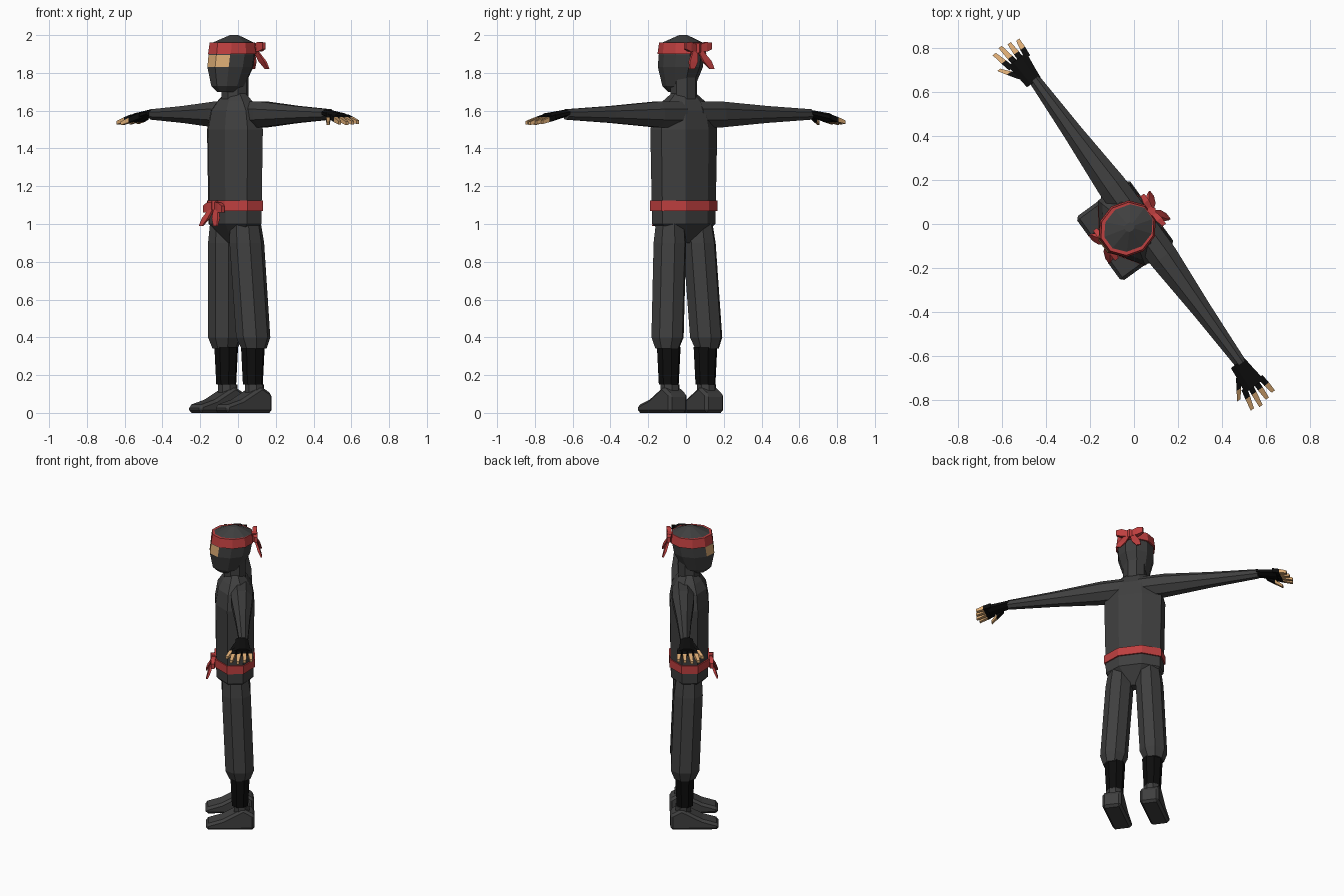
import bpy, bmesh, math
from mathutils import Matrix, Vector

if "Cube" in bpy.data.objects:
    bpy.data.objects.remove(bpy.data.objects["Cube"])

# The whole figure stands turned to its right
TURN = math.radians(-54)
SIDES = {"left": 1, "right": -1}


def material(name, red, green, blue):
    mat = bpy.data.materials.new(name)
    mat.use_nodes = True
    colour = (red, green, blue, 1)
    mat.diffuse_color = colour
    mat.node_tree.nodes["Principled BSDF"].inputs["Base Color"].default_value = colour
    return mat


cloth = material("dark grey cloth", .05, .05, .05)
black = material("black wrap", .004, .004, .004)
red = material("red sash", .52, .05, .05)
skin = material("skin", .7, .4, .17)


def finish(name, mesh_data, *materials):
    """Turn the bmesh into a flat-shaded object with its materials."""
    bmesh.ops.recalc_face_normals(mesh_data, faces=mesh_data.faces)
    mesh = bpy.data.meshes.new(name)
    mesh_data.to_mesh(mesh)
    mesh_data.free()
    for mat in materials:
        mesh.materials.append(mat)
    part = bpy.data.objects.new(name, mesh)
    part.rotation_euler.z = TURN
    bpy.context.scene.collection.objects.link(part)
    return part


def loft(name, profile, materials, centre, lean=(0, 0), ratio=1, sides=8,
         along_x=False, mirror=1, accent=None, start_angle=None):
    """Skin rings given as (position, radius) along z or x.

    The second radius is radius * ratio; lean shifts the centre per unit of length.
    Faces that meet the accent rule take the second material.
    """
    shape = bmesh.new()
    first = profile[0][0]
    step = math.tau / sides
    turn = step / 2 if start_angle is None else start_angle
    grow = math.sqrt(1 / math.cos(step / 2)) if sides > 4 else math.sqrt(2)
    previous = None
    for position, radius in profile:
        ring = []
        for index in range(sides):
            angle = turn + index * step
            u = centre[0] + lean[0] * (position - first) + radius * grow * math.cos(angle)
            v = centre[1] + lean[1] * (position - first) + radius * ratio * grow * math.sin(angle)
            x, y, z = (position, u, v) if along_x else (u, v, position)
            ring.append(shape.verts.new((x * mirror, y, z)))
        if previous:
            for index in range(sides):
                after = (index + 1) % sides
                shape.faces.new((previous[index], previous[after], ring[after], ring[index]))
        else:
            shape.faces.new(ring)
        previous = ring
    shape.faces.new(previous)
    if accent:
        for face in shape.faces:
            face.material_index = int(accent(face.calc_center_median()))
    return finish(name, shape, *materials)


def plate(name, centre, size, angle, mat):
    """Thin box turned about the vertical."""
    shape = bmesh.new()
    matrix = (Matrix.Translation(centre) @ Matrix.Rotation(angle, 4, "Z")
              @ Matrix.Diagonal((*size, 1)))
    bmesh.ops.create_cube(shape, size=1, matrix=matrix)
    finish(name, shape, mat)


def boot(name, mirror):
    """Side outline of the boot, extruded across its width and bevelled."""
    outline = [(.1, 0), (.1, .1), (.03, .14), (-.1, .07), (-.2, .04), (-.2, 0)]
    shape = bmesh.new()
    inner = [shape.verts.new((.06 * mirror, y, z)) for y, z in outline]
    sole = shape.faces.new(inner)
    grown = bmesh.ops.extrude_face_region(shape, geom=[sole])["geom"]
    outer = [item for item in grown if isinstance(item, bmesh.types.BMVert)]
    bmesh.ops.translate(shape, vec=Vector((.12 * mirror, 0, 0)), verts=outer)
    part = finish(name, shape, cloth)
    bevel = part.modifiers.new("soft edges", "BEVEL")
    bevel.width = .015
    bevel.segments = 1


def bow(name, y, z, outward, droop):
    """Knot with a pair of side loops and a pair of hanging tails."""
    loft(name + "_knot", [(z - .025, .02), (z + .025, .02)], [red], (0, y), sides=6)
    for side, mirror in SIDES.items():
        loft(f"{side}_{name}_loop", [(0, .01), (.05, .015), (.085, .01)], [red], (y, z),
             lean=(outward * .1, droop), ratio=1.7, sides=4, along_x=True, mirror=mirror)
        loft(f"{side}_{name}_tail", [(z, .014), (z - .07, .026), (z - .11, .015)], [red],
             (.01, y), lean=(-.5, -outward * .4), ratio=.3, sides=4, mirror=mirror)


# Torso, neck and belt
waist = (0, -.02)
loft("torso", [(.9, .05), (1, .18), (1.5, .19), (1.6, .165), (1.65, .12), (1.7, .06)],
     [cloth], waist, ratio=.66)
loft("neck", [(1.6, .07), (1.8, .07)], [cloth], waist)
loft("belt", [(1.07, .19), (1.125, .19)], [red], waist, ratio=.68)
bow("belt_bow", -.15, 1.1, -1, -.25)

# Hooded head with the eye opening, and the headband
loft("head", [(1.7, .05), (1.73, .08), (1.83, .11), (1.895, .112), (1.96, .1), (2, .02)],
     [cloth, skin], (0, -.07), lean=(0, .15), ratio=1.16, sides=10, start_angle=0,
     accent=lambda c: 1.83 < c.z < 1.895 and c.y < -.11)
loft("headband", [(1.9, .122), (1.96, .114)], [red], (0, -.037),
     ratio=1.1, sides=10, start_angle=0)
bow("headband_bow", .1, 1.93, 1, .15)

for side, mirror in SIDES.items():
    # Eyes and brows
    slope = mirror * math.radians(40)
    plate(f"{side}_eye", (mirror * .05, -.15, 1.864), (.03, .009, .014), slope, black)
    plate(f"{side}_brow", (mirror * .055, -.145, 1.888), (.05, .009, .012), slope, black)

    # Sleeve and glove
    loft(f"{side}_arm", [(.05, .07), (.2, .07), (.5, .046), (.8, .028)], [cloth],
         (.02, 1.58), ratio=1.02, along_x=True, mirror=mirror)
    loft(f"{side}_glove", [(.79, .04), (.85, .046), (.92, .055)], [black],
         (.01, 1.588), lean=(0, -.2), ratio=.45, along_x=True, mirror=mirror)

    # Fingers fan out from the glove, with bare ends
    for index in range(4):
        tip = 1.01 - .01 * abs(index - 1)
        loft(f"{side}_finger_{index + 1}", [(.9, .014), (.945, .013), (tip, .009)],
             [black, skin], (.03 * index - .035, 1.566), lean=(.12 * index - .25, -.3),
             sides=4, along_x=True, mirror=mirror, accent=lambda c: abs(c.x) > .945)
    loft(f"{side}_thumb", [(.84, .016), (.89, .013), (.93, .009)], [black, skin],
         (-.02, 1.575), lean=(-.73, -.48), sides=4, along_x=True, mirror=mirror,
         accent=lambda c: abs(c.x) > .89)

    # Baggy trouser leg, shin wrap, ankle and boot
    loft(f"{side}_trouser_leg", [(.34, .06), (.4, .082), (.9, .083), (1.05, .07)], [cloth],
         (.13, .01), lean=(-.06, -.04), ratio=1.12, mirror=mirror)
    loft(f"{side}_shin_wrap", [(.15, .052), (.35, .062)], [black], (.12, .01), mirror=mirror)
    loft(f"{side}_ankle", [(.05, .05), (.15, .05)], [cloth], (.12, .02), mirror=mirror)
    boot(f"{side}_boot", mirror)
